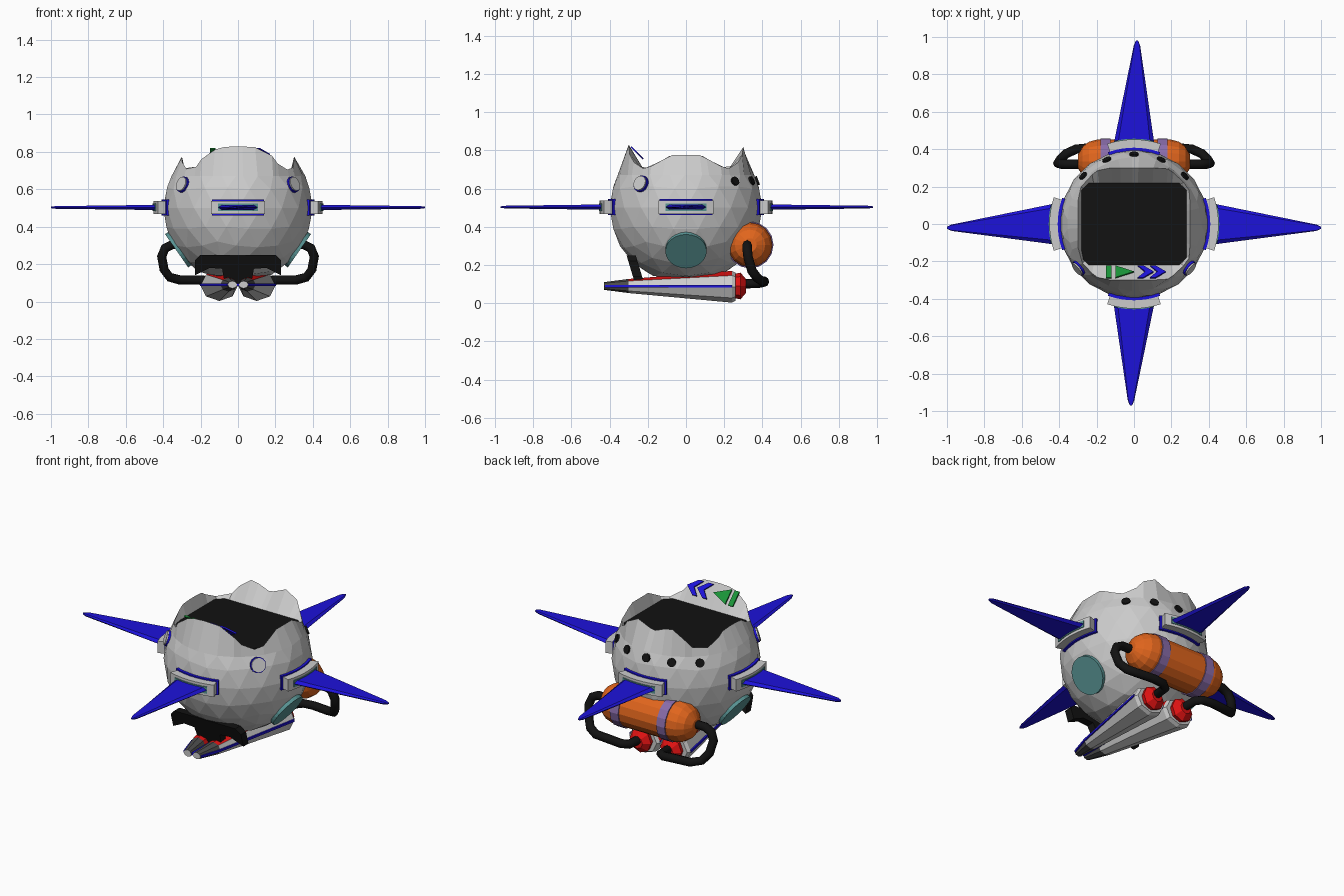
import bpy, bmesh
from math import sin, cos, pi, radians, degrees, atan2
from mathutils import Vector, Matrix

if "Cube" in bpy.data.objects:
    bpy.data.objects.remove(bpy.data.objects["Cube"])

COL = {'blue': (.012, .006, .7), 'red': (.75, .006, .006), 'orange': (.75, .13, .012),
       'purple': (.25, .15, .4), 'black': (.006, .006, .006), 'teal': (.1, .3, .3),
       'dark': (.07, .07, .07), 'green': (.01, .3, .04), 'grey': (.8, .8, .8)}
MATS = {}


def mat(c):
    if c not in MATS:
        MATS[c] = bpy.data.materials.new(c)
        MATS[c].diffuse_color = (*COL[c], 1)
    return MATS[c]


def finish(name, bm, col=None):
    bmesh.ops.recalc_face_normals(bm, faces=bm.faces)
    me = bpy.data.meshes.new(name)
    bm.to_mesh(me)
    bm.free()
    ob = bpy.data.objects.new(name, me)
    bpy.context.collection.objects.link(ob)
    if col:
        me.materials.append(mat(col))
    return ob


def loft(name, rings, col=None):
    """Skin a list of equal-length closed rings and cap both ends."""
    bm = bmesh.new()
    vs = [[bm.verts.new(p) for p in r] for r in rings]
    n = len(vs[0])
    for a, b in zip(vs, vs[1:]):
        for i in range(n):
            bm.faces.new((a[i], a[(i + 1) % n], b[(i + 1) % n], b[i]))
    bm.faces.new(vs[0])
    bm.faces.new(vs[-1])
    return finish(name, bm, col)


def disc(name, loc, normal, r, depth, col=None, seg=16):
    bm = bmesh.new()
    m = Matrix.Translation(loc) @ Vector(normal).to_track_quat('Z', 'Y').to_matrix().to_4x4()
    bmesh.ops.create_cone(bm, cap_ends=True, segments=seg, radius1=r, radius2=r, depth=depth, matrix=m)
    return finish(name, bm, col)


def interp(pts, d):
    for (a, h), (b, k) in zip(pts, pts[1:]):
        if d <= b:
            return h + (k - h) * (d - a) / (b - a)
    return pts[-1][1]


# faceted globe body, cut open at the top with a crown-shaped rim
CEN = Vector((0, 0, .5))
FRONT = [(0, .83), (18, .825), (30, .79), (42, .71)]
BACK = [(0, .775), (12, .80), (20, .82), (30, .79), (42, .71)]
SIDE = [(0, .775), (15, .775), (30, .72), (40, .705)]


def rim_point(co):
    t = atan2(co.y, co.x)
    k = round(t / (pi / 2))
    d = abs(t - k * pi / 2)
    table = SIDE if k % 2 == 0 else (FRONT if co.y < 0 else BACK)
    r = min(.30 / cos(d), .346)
    return Vector((r * cos(t), r * sin(t), interp(table, degrees(d))))


bm = bmesh.new()
bmesh.ops.create_icosphere(bm, subdivisions=3, radius=.4, matrix=Matrix.Translation(CEN))
bmesh.ops.bisect_plane(bm, geom=bm.verts[:] + bm.edges[:] + bm.faces[:], plane_co=(0, 0, .67),
                       plane_no=(0, 0, 1), clear_outer=True)
bmesh.ops.remove_doubles(bm, verts=bm.verts[:], dist=.025)
for v in bm.verts:
    v.co.z = max(v.co.z, .135)
edges = [e for e in bm.edges if e.is_boundary]
for step in range(2):
    geom = bmesh.ops.extrude_edge_only(bm, edges=edges)['geom']
    for v in [g for g in geom if isinstance(g, bmesh.types.BMVert)]:
        if step == 0:
            v.co = rim_point(v.co)
        else:
            v.co = (max(-.28, min(.28, v.co.x * .96)), max(-.215, min(.215, v.co.y * .96)), .69)
    edges = [g for g in geom if isinstance(g, bmesh.types.BMEdge) and g.is_boundary]
bmesh.ops.contextual_create(bm, geom=edges)
finish('globe_body', bm)

# display panel inside the crown
octa = [(.28, .18), (.24, .22), (-.24, .22), (-.28, .18), (-.28, -.18), (-.24, -.22), (.24, -.22), (.28, -.18)]
loft('display_panel', [[(x, y, z) for x, y in octa] for z in (.685, .702)], 'black')


# button icons on the inside of the front crest
def icon(name, pts, col):
    ring = lambda o: [(x, -.253 - .032 * v + o, .79 + .032 * v + o) for x, v in pts]
    loft(name, [ring(0), ring(-.006)], col)


icon('bar_icon', [(-.15, 1), (-.12, 1), (-.12, -1), (-.15, -1)], 'green')
icon('triangle_icon', [(-.10, 1), (0, 0), (-.10, -1)], 'green')
for i, x in enumerate((.02, .085)):
    icon(f'chevron_icon_{i}', [(x, 1), (x + .03, 1), (x + .085, 0), (x + .03, -1), (x, -1), (x + .04, 0)], 'blue')


# four blades with their curved sockets
def arc_block(name, rot, r0, r1, half, h, col=None):
    rings = []
    for i in range(9):
        a = rot + radians(half * (i / 4 - 1))
        rings.append([(r * cos(a), r * sin(a), .503 + z) for r, z in ((r0, -h), (r1, -h), (r1, h), (r0, h))])
    loft(name, rings, col)


for name, k, length, skew in (('right', 0, 1.0, -.02), ('back', 1, .98, -.016),
                              ('left', 2, 1.0, .02), ('front', 3, .97, -.016)):
    rot = k * pi / 2
    arc_block(name + '_socket', rot, .36, .452, 18.5, .035)
    arc_block(name + '_socket_trim', rot, .375, .408, 20, .042, 'blue')
    arc_block(name + '_socket_glow', rot, .44, .456, 13.5, .02, 'teal')
    rings = []
    for r, w, t, s in ((.42, .11, .014, 0), (length - .025, .017, .007, skew), (length, .006, .004, skew)):
        sec = [(w, 0), (.8 * w, t), (-.8 * w, t), (-w, 0), (-.8 * w, -t), (.8 * w, -t)]
        rings.append([Matrix.Rotation(rot, 3, 'Z') @ Vector((r, y + s, .503 + z)) for y, z in sec])
    loft(name + '_blade', rings, 'blue')

# row of dark ports around the back
for i, (x, y) in enumerate(((-.275, .26), (-.145, .342), (0, .37), (.145, .342), (.275, .26))):
    n = (Vector((x, y, .64)) - CEN).normalized()
    disc(f'back_port_{i}', CEN + n * .39, n, .024, .03, 'black', 12)

# mirrored front eyes and lower side windows
for s, side in ((-1, 'left'), (1, 'right')):
    n = Vector((.295 * s, -.235, .125)).normalized()
    disc(side + '_eye_rim', CEN + n * .38, n, .044, .05, 'blue')
    disc(side + '_eye', CEN + n * .385, n, .039, .055)
    n = Vector((.33 * s, 0, -.23)).normalized()
    disc(side + '_window', CEN + n * .375, n, .108, .05, 'teal', 24)


# rear tank with straps
def tube_x(name, prof, col, n=16):
    loft(name, [[(x, .335 + r * cos(2 * pi * i / n), .305 + r * sin(2 * pi * i / n)) for i in range(n)]
                for x, r in prof], col)


half = [(.30, .035), (.275, .08), (.24, .105), (.195, .117)]
tube_x('tank', [(-x, r) for x, r in half] + half[::-1], 'orange')
for s, side in ((-1, 'left'), (1, 'right')):
    tube_x(side + '_tank_strap', [(s * .125, .123), (s * .18, .123)], 'purple')

    # hose from the tank end to the thruster
    cu = bpy.data.curves.new(side + '_hose', 'CURVE')
    cu.dimensions = '3D'
    cu.bevel_depth = .025
    cu.bevel_resolution = 2
    cu.use_fill_caps = True
    pts = [(.28, .32, .305), (.35, .32, .305), (.39, .32, .285), (.408, .325, .24), (.395, .345, .17),
           (.365, .375, .13), (.31, .40, .115), (.21, .41, .115), (.14, .41, .11), (.105, .385, .105), (.1, .28, .1)]
    sp = cu.splines.new('POLY')
    sp.points.add(len(pts) - 1)
    for p, (x, y, z) in zip(sp.points, pts):
        p.co = (s * x, y, z, 1)
    cu.materials.append(mat('black'))
    bpy.context.collection.objects.link(bpy.data.objects.new(side + '_hose', cu))

    # tapered thruster pod: grey hull, red top panels, dark nose
    rings = []
    for y, x, w, h, z in ((-.43, .03, .025, .02, .09), (-.30, .05, .045, .037, .09),
                          (.24, .1, .1, .083, .086), (.26, .1, .09, .073, .086)):
        rings.append([(s * (x + w * cos(pi * i / 4)), y, z + h * sin(pi * i / 4)) for i in range(8)])
    pod = loft(side + '_thruster_pod', rings, 'grey')
    pod.data.materials.append(mat('red'))
    pod.data.materials.append(mat('dark'))
    for i, f in enumerate(pod.data.polygons):
        if i < 8:
            f.material_index = 2
        elif i < 16 and i % 8 in (1, 2, 3):
            f.material_index = 1

    # red nozzle at the rear of the pod
    rings = [[(s * .1 + r * cos(pi * i / 4), y, .09 + r * sin(pi * i / 4)) for i in range(8)]
             for y, r in ((.25, .062), (.285, .07), (.315, .035))]
    loft(side + '_nozzle', rings, 'red')

# blue seam plate along both pods
seam = [(.204, .24), (.099, -.30), (.06, -.425), (-.06, -.425), (-.099, -.30), (-.204, .24)]
loft('pod_seam', [[(x, y, z) for x, y in seam] for z in (.083, .096)], 'blue')

# black strut plate joining body and pods
arm = [(.07, .09), (.085, .175), (.15, .18), (.23, .14), (.23, .22), (.20, .25), (.08, .25)]
plate = arm + [(-x, z) for x, z in arm[::-1]]
loft('front_strut', [[(x, -.235 - .3 * (z - .09) + o, z) for x, z in plate] for o in (-.028, .02)], 'black')

for m in bpy.data.materials:
    if m.users and not m.is_grease_pencil:
        m.use_nodes = True
        m.node_tree.nodes["Principled BSDF"].inputs["Base Color"].default_value = m.diffuse_color
